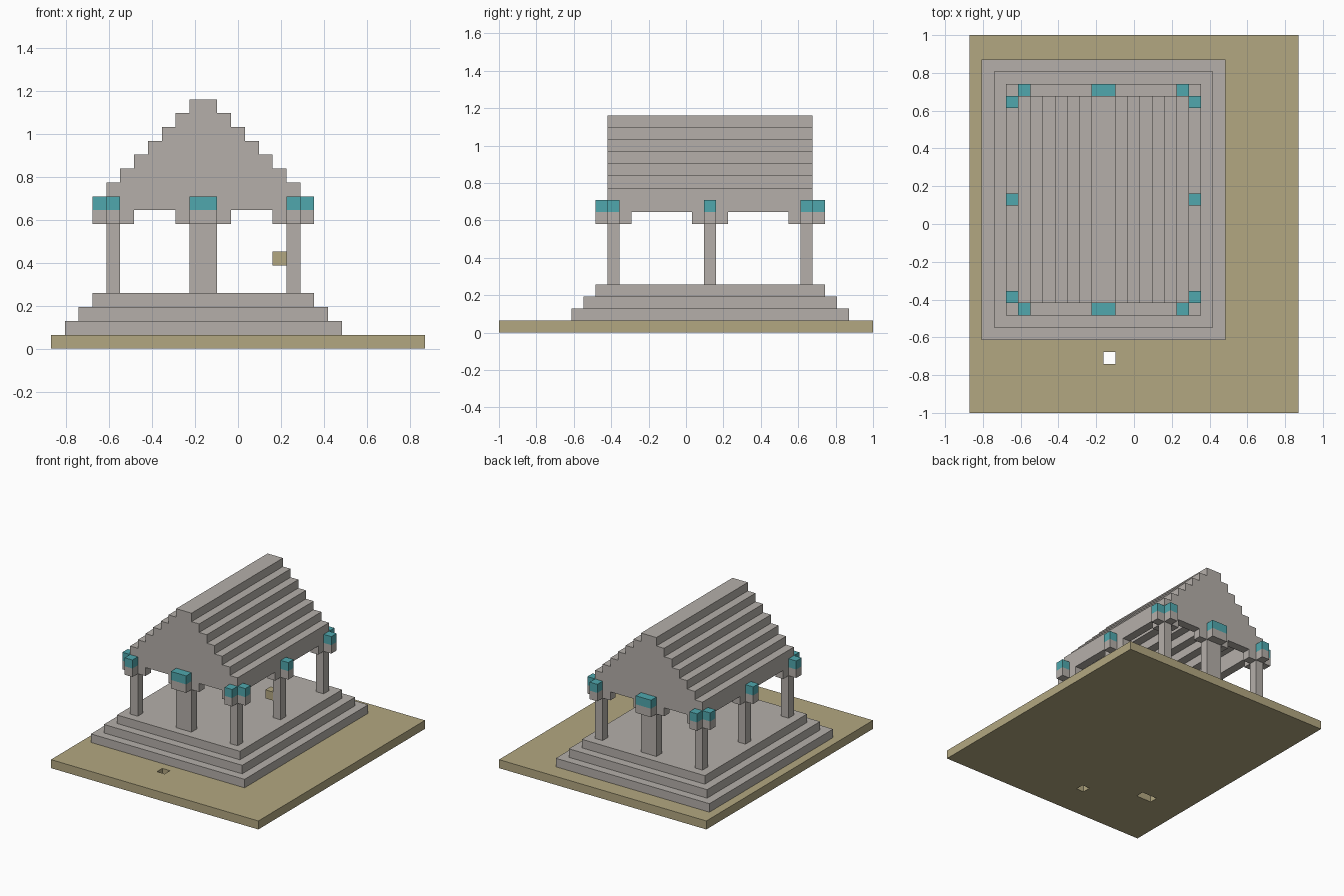
import bpy, bmesh
from mathutils import Vector

U = 2 / 31                      # one block
W, D = 27, 31                   # ground size in blocks

cube = bpy.data.objects.get("Cube")
if cube:
    bpy.data.objects.remove(cube, do_unlink=True)


def material(name, rgb):
    m = bpy.data.materials.new(name)
    m.use_nodes = True
    colour = (*rgb, 1)
    m.diffuse_color = colour
    m.node_tree.nodes["Principled BSDF"].inputs["Base Color"].default_value = colour
    return m


stone = material("warm grey stone", (0.46, 0.43, 0.40))
sand = material("sand", (0.45, 0.39, 0.22))
teal = material("teal", (0.08, 0.39, 0.42))


def place(p):
    """Block coordinates to model coordinates."""
    return Vector(((p[0] - W / 2) * U, (p[1] - D / 2) * U, p[2] * U))


def finish(name, bm, mat):
    for v in bm.verts:
        v.co = place(v.co)
    bmesh.ops.recalc_face_normals(bm, faces=bm.faces)
    mesh = bpy.data.meshes.new(name)
    bm.to_mesh(mesh)
    bm.free()
    mesh.materials.append(mat)
    ob = bpy.data.objects.new(name, mesh)
    bpy.context.collection.objects.link(ob)
    return ob


def box(name, x, y, z, mat):
    """Box from (low, high) ranges in blocks."""
    bm = bmesh.new()
    bmesh.ops.create_cube(bm, size=1)
    for v in bm.verts:
        v.co = [r[0] if c < 0 else r[1] for r, c in zip((x, y, z), v.co)]
    return finish(name, bm, mat)


def extrude(bm, faces, offset):
    new = bmesh.ops.extrude_face_region(bm, geom=faces)["geom"]
    moved = [g for g in new if isinstance(g, bmesh.types.BMVert)]
    bmesh.ops.translate(bm, verts=moved, vec=offset)


# Ground slab with a through hole and a pit under the steps
bm = bmesh.new()
bmesh.ops.create_grid(bm, x_segments=W, y_segments=D, size=0.5)
for v in bm.verts:
    v.co = (round((v.co.x + 0.5) * W), round((v.co.y + 0.5) * D), 0)
holes = {(11, 4), (4, 7), (5, 7)}
gone = []
for f in bm.faces:
    c = f.calc_center_median()
    if (int(c.x), int(c.y)) in holes:
        gone.append(f)
bmesh.ops.delete(bm, geom=gone, context='FACES')
extrude(bm, bm.faces[:], (0, 0, 1))
bmesh.ops.recalc_face_normals(bm, faces=bm.faces)
bmesh.ops.dissolve_limit(bm, angle_limit=0.01, verts=bm.verts[:], edges=bm.edges[:])
finish("ground", bm, sand)

# Three steps of the platform
for k in range(3):
    box(f"platform_step_{k + 1}", (1 + k, 21 - k), (6 + k, 29 - k), (1 + k, 2 + k), stone)

# Columns, each with brackets along the walls and capped blocks outside
XS = [(4, 5), (10, 12), (17, 18)]
YS = [(9, 10), (17, 18), (25, 26)]
BASE, CAP = (9, 10), (10, 11)


def capital(name, x, y):
    box(name + "_capital", x, y, BASE, stone)
    box(name + "_cap", x, y, CAP, teal)


for i, x in enumerate(XS):
    for j, y in enumerate(YS):
        if i == 1 and j == 1:
            continue
        name = ("right", "middle", "left")[i] + "_" + ("front", "centre", "back")[j]
        box(name + "_column", x, y, (4, 10), stone)
        if j != 1:              # end walls
            if i < 2:
                box(name + "_bracket_a", (x[1], x[1] + 1), y, BASE, stone)
            if i > 0:
                box(name + "_bracket_b", (x[0] - 1, x[0]), y, BASE, stone)
            out = (8, 9) if j == 0 else (26, 27)
            capital(name + "_end", x, out)
        if i != 1:              # side walls
            if j < 2:
                box(name + "_bracket_c", x, (y[1], y[1] + 1), BASE, stone)
            if j > 0:
                box(name + "_bracket_d", x, (y[0] - 1, y[0]), BASE, stone)
            out = (3, 4) if i == 0 else (18, 19)
            capital(name + "_side", out, y)

# Stepped gables
outline = [(4, 10)]
for k in range(7):
    outline += [(4 + k, 12 + k), (5 + k, 12 + k)]
outline = outline[:-1]
outline += [(22 - x, z) for x, z in reversed(outline)]
for name, y in (("front_gable", 9), ("back_gable", 25)):
    bm = bmesh.new()
    face = bm.faces.new([bm.verts.new((x, y, z)) for x, z in outline])
    extrude(bm, [face], (0, 1, 0))
    finish(name, bm, stone)

# Hollow stepped roof between the gables
for k in range(6):
    z = (11 + k if k else 10, 12 + k)
    box(f"right_roof_course_{k + 1}", (4 + k, 5 + k), (10, 25), z, stone)
    box(f"left_roof_course_{k + 1}", (17 - k, 18 - k), (10, 25), z, stone)
box("roof_ridge", (10, 12), (10, 25), (17, 18), stone)

# Small block fixed to the inside of a side column
box("wall_bracket", (16, 17), (17, 18), (6, 7), sand)
